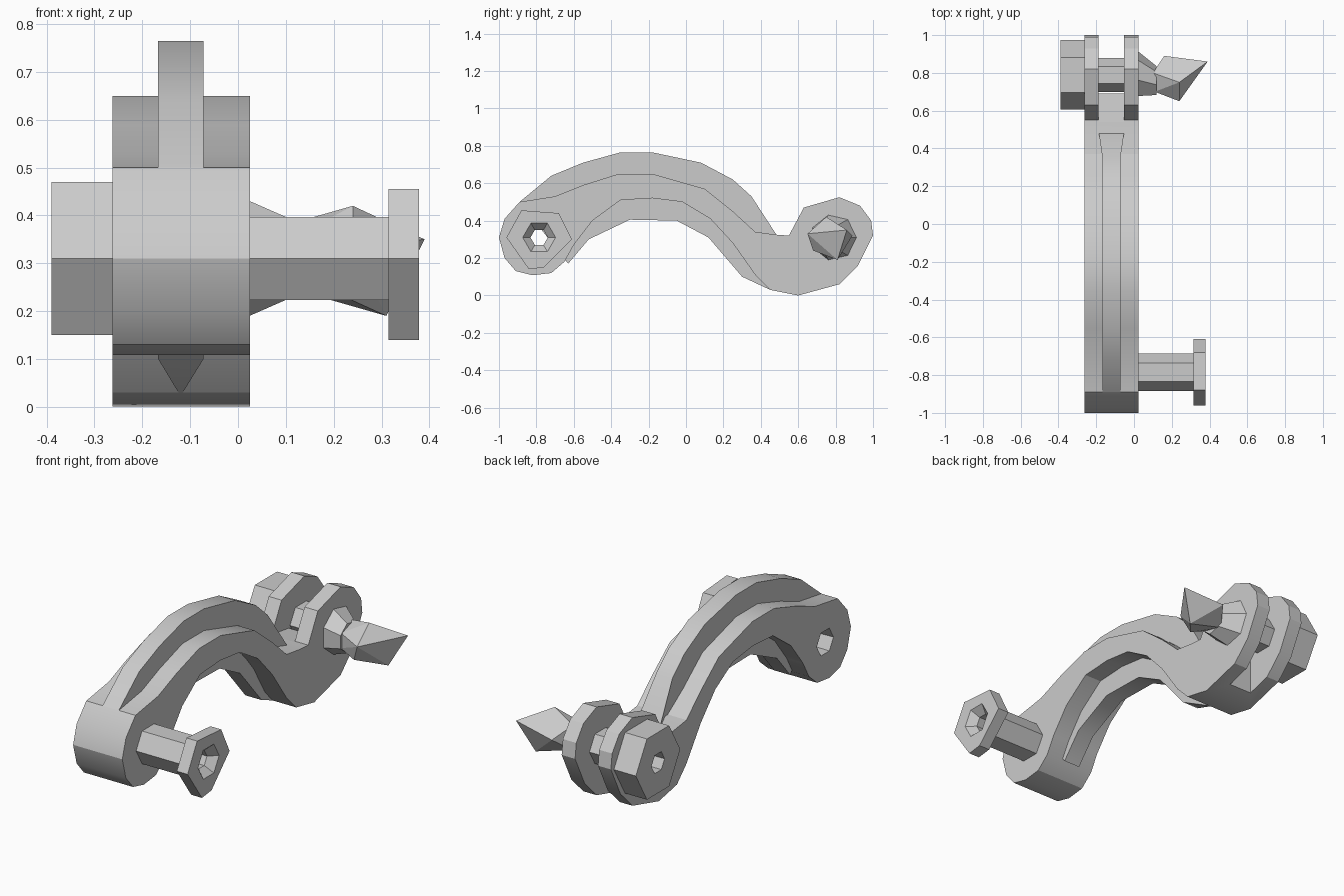
import bpy, bmesh
from math import sin, cos, pi

cube = bpy.data.objects.get("Cube")
if cube:
    bpy.data.objects.remove(cube, do_unlink=True)

grey = bpy.data.materials.new("plain grey")
grey.use_nodes = True
grey.diffuse_color = (0.6, 0.6, 0.6, 1)
grey.node_tree.nodes["Principled BSDF"].inputs["Base Color"].default_value = (0.6, 0.6, 0.6, 1)


def finish(name, bm):
    bmesh.ops.recalc_face_normals(bm, faces=bm.faces)
    mesh = bpy.data.meshes.new(name)
    bm.to_mesh(mesh)
    bm.free()
    mesh.materials.append(grey)
    obj = bpy.data.objects.new(name, mesh)
    bpy.context.collection.objects.link(obj)
    return obj


def loft(name, *rings):
    """Joins (x, outline) rings along x; each outline holds (y, z) points."""
    bm = bmesh.new()
    loops = [[bm.verts.new((x, y, z)) for y, z in pts] for x, pts in rings]
    bm.faces.new(loops[0])
    bm.faces.new(loops[-1])
    for a, b in zip(loops, loops[1:]):
        for i in range(len(a)):
            j = (i + 1) % len(a)
            bm.faces.new((a[i], a[j], b[j], b[i]))
    return finish(name, bm)


def ngon(y, z, r, n=6, turn=0.0):
    return [(y + r * cos(2 * pi * i / n + turn), z + r * sin(2 * pi * i / n + turn))
            for i in range(n)]


def cut(obj, *cutters):
    for c in cutters:
        c.hide_render = True
        mod = obj.modifiers.new("cut", 'BOOLEAN')
        mod.operation = 'DIFFERENCE'
        mod.solver = 'EXACT'
        mod.object = c
        bpy.context.view_layer.objects.active = obj
        bpy.ops.object.modifier_apply(modifier=mod.name)


LEFT, RIGHT = 0.025, -0.262
PIN_F, PIN_R = (-0.785, 0.31), (0.79, 0.31)

# Wide arm with the round front boss and the rear fork
boss = [(-0.6, 0.27), (-0.65, 0.18), (-0.72, 0.12), (-0.82, 0.108), (-0.91, 0.13),
        (-0.97, 0.2), (-1, 0.31), (-0.97, 0.41), (-0.89, 0.5)]
arm_top = [(-0.7, 0.53), (-0.55, 0.59), (-0.36, 0.65), (-0.18, 0.65), (0.1, 0.57),
           (0.25, 0.45), (0.37, 0.34), (0.48, 0.325), (0.55, 0.32)]
fork = [(0.63, 0.47), (0.82, 0.525), (0.93, 0.48), (0.99, 0.4), (1, 0.32),
        (0.92, 0.16), (0.82, 0.06), (0.6, 0), (0.45, 0.03), (0.37, 0.11)]
arm_bottom = [(0.25, 0.28), (0.13, 0.41), (-0.02, 0.5), (-0.18, 0.52), (-0.35, 0.51), (-0.5, 0.4)]
outline = boss + arm_top + fork + arm_bottom
arm = loft("arm", (RIGHT, outline), (LEFT, outline))

# Slot between the fork plates, and the bore through the boss
slot = [(0.54, 0.32), (0.69, 0.3), (0.69, -0.1), (1.1, -0.1), (1.1, 0.7), (0.54, 0.7)]
slot_cutter = loft("slot_cutter", (-0.187, slot), (-0.053, slot))
bore_cutter = loft("bore_cutter", (-0.4, ngon(*PIN_F, 0.075)), (0.5, ngon(*PIN_F, 0.04)))
cut(arm, slot_cutter, bore_cutter)

# Tall narrow rib along the middle of the arm, flaring out towards the fork
rib_outline = [(-0.89, 0.5), (-0.72, 0.64), (-0.55, 0.71), (-0.35, 0.765), (-0.18, 0.765),
               (0.08, 0.71), (0.25, 0.62), (0.35, 0.53), (0.48, 0.33), (0.45, 0.03),
               (0.3, 0.1), (0.12, 0.31), (-0.05, 0.4), (-0.3, 0.405), (-0.52, 0.3), (-0.63, 0.17)]
rib = loft("rib", (-0.167, rib_outline), (-0.072, rib_outline))
for v in rib.data.vertices:
    if v.co.y > 0.4:
        middle = -0.12
        v.co.x = middle + (v.co.x - middle) * (1.4 if v.co.z > 0.2 else 0.1)

# Front pin with a dished, uneven six-sided head
pin = loft("front_pin", (0.0, ngon(*PIN_F, 0.1)), (0.33, ngon(*PIN_F, 0.1)))
head_outline = [(-0.96, 0.31), (-0.88, 0.455), (-0.68, 0.44), (-0.61, 0.3), (-0.76, 0.15), (-0.84, 0.14)]
head = loft("front_pin_head", (0.315, head_outline), (0.378, head_outline))
dish_cutter = loft("dish_cutter", (0.33, ngon(*PIN_F, 0.04)), (0.39, ngon(*PIN_F, 0.1)))
cut(pin, bore_cutter)
cut(head, dish_cutter, bore_cutter)

# Rear pin through the fork, with its tapered collar
rear_pin = loft("rear_pin", (-0.27, ngon(*PIN_R, 0.09)), (0.03, ngon(*PIN_R, 0.09)))
collar = loft("rear_collar", (0.02, ngon(*PIN_R, 0.125, 7)), (0.12, ngon(0.755, 0.31, 0.08, 7)))

# Hexagonal nut with a small socket
nut_outline = ngon(*PIN_R, 0.185)
nut = loft("rear_nut", (-0.39, nut_outline), (-0.255, nut_outline))
socket_cutter = loft("socket_cutter", (-0.4, ngon(*PIN_R, 0.055)), (-0.2, ngon(*PIN_R, 0.05)))
cut(nut, socket_cutter)
cut(rear_pin, socket_cutter)

# Faceted pointed tip on the rear pin
bm = bmesh.new()
for co in [(0.39, 0.86, 0.35), (0.24, 0.75, 0.42), (0.16, 0.89, 0.32), (0.31, 0.81, 0.19),
           (0.24, 0.65, 0.33), (0.2, 0.68, 0.24), (0.11, 0.7, 0.35), (0.1, 0.8, 0.38),
           (0.1, 0.8, 0.25), (0.11, 0.7, 0.27)]:
    bm.verts.new(co)
bmesh.ops.convex_hull(bm, input=bm.verts)
tip = finish("rear_pin_tip", bm)

for c in (slot_cutter, bore_cutter, dish_cutter, socket_cutter):
    bpy.data.objects.remove(c, do_unlink=True)

# Soft shading on the curved runs, sharp edges elsewhere
for obj in (arm, rib):
    bpy.ops.object.select_all(action='DESELECT')
    obj.select_set(True)
    bpy.context.view_layer.objects.active = obj
    bpy.ops.object.shade_smooth_by_angle(angle=0.5)
